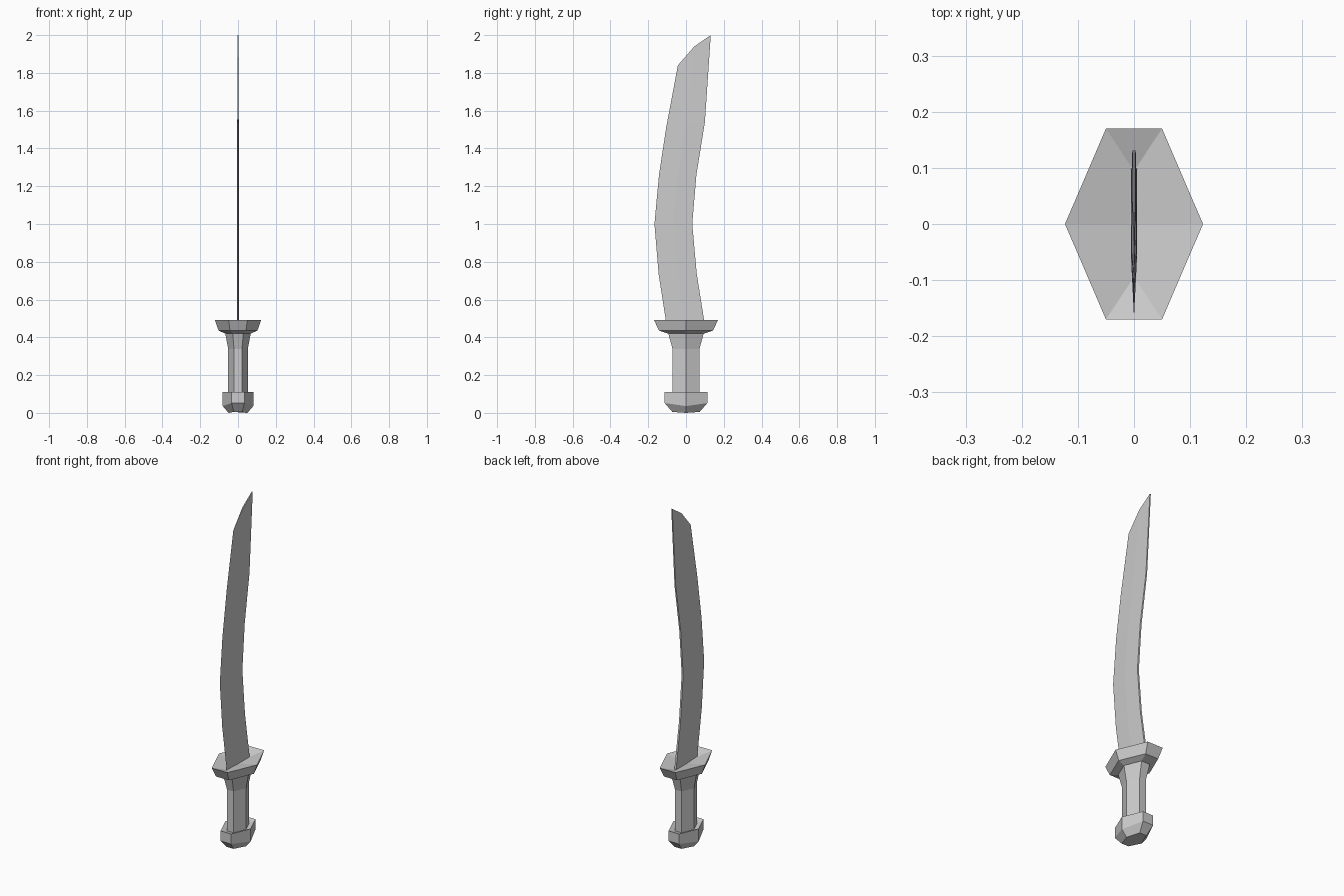
import bpy

if "Cube" in bpy.data.objects:
    bpy.data.objects.remove(bpy.data.objects["Cube"])

def loft(name, rings):
    """Skin a list of equal-length vertex rings, capping both ends."""
    n = len(rings[0])
    verts = [v for r in rings for v in r]
    faces = [(i * n + j, i * n + (j + 1) % n, (i + 1) * n + (j + 1) % n, (i + 1) * n + j)
             for i in range(len(rings) - 1) for j in range(n)]
    faces += [tuple(reversed(range(n))), tuple(range(len(verts) - n, len(verts)))]
    me = bpy.data.meshes.new(name)
    me.from_pydata(verts, [], faces)
    me.update()
    ob = bpy.data.objects.new(name, me)
    bpy.context.collection.objects.link(ob)
    return ob

def hexagon(px, ex, ey, z, z_side=None):
    """Stretched hexagon: side points at x = +-px, flat ends at y = +-ey."""
    zs = z if z_side is None else z_side
    return [(px, 0, zs), (ex, ey, z), (-ex, ey, z),
            (-px, 0, zs), (-ex, -ey, z), (ex, -ey, z)]

# Pommel: faceted knob with a slightly dished top
loft("pommel", [
    hexagon(0.050, 0.022, 0.072, 0.005, 0.0),
    hexagon(0.081, 0.034, 0.113, 0.052, 0.036),
    hexagon(0.081, 0.034, 0.113, 0.11),
    hexagon(0.052, 0.021, 0.071, 0.098)])

# Grip: straight hexagonal handle flaring under the guard
loft("grip", [
    hexagon(0.052, 0.021, 0.071, 0.09),
    hexagon(0.052, 0.021, 0.071, 0.338),
    hexagon(0.068, 0.028, 0.095, 0.425)])

# Guard: flared hexagon with a shallow dish around the blade
loft("guard", [
    hexagon(0.068, 0.028, 0.095, 0.42),
    hexagon(0.103, 0.042, 0.143, 0.436),
    hexagon(0.123, 0.050, 0.170, 0.493),
    hexagon(0.007, 0.005, 0.102, 0.47)])

# Blade: (edge y, edge z, spine y, spine z, half thickness) per section
sections = [
    (-0.103, 0.465, 0.100, 0.465, 0.0055),
    (-0.145, 0.735, 0.057, 0.735, 0.0050),
    (-0.167, 1.000, 0.033, 1.000, 0.0050),
    (-0.143, 1.260, 0.055, 1.260, 0.0045),
    (-0.105, 1.510, 0.100, 1.540, 0.0040),
    (-0.043, 1.840, 0.131, 2.000, 0.0030)]
rings = []
for i, (ey, ez, sy, sz, t) in enumerate(sections):
    my = (ey + sy) / 2
    mz = (ez + sz) / 2 + (0.02 if i == len(sections) - 1 else 0)
    rings.append([(0, ey, ez), (t, my, mz), (t, sy, sz), (-t, sy, sz), (-t, my, mz)])
loft("blade", rings)
